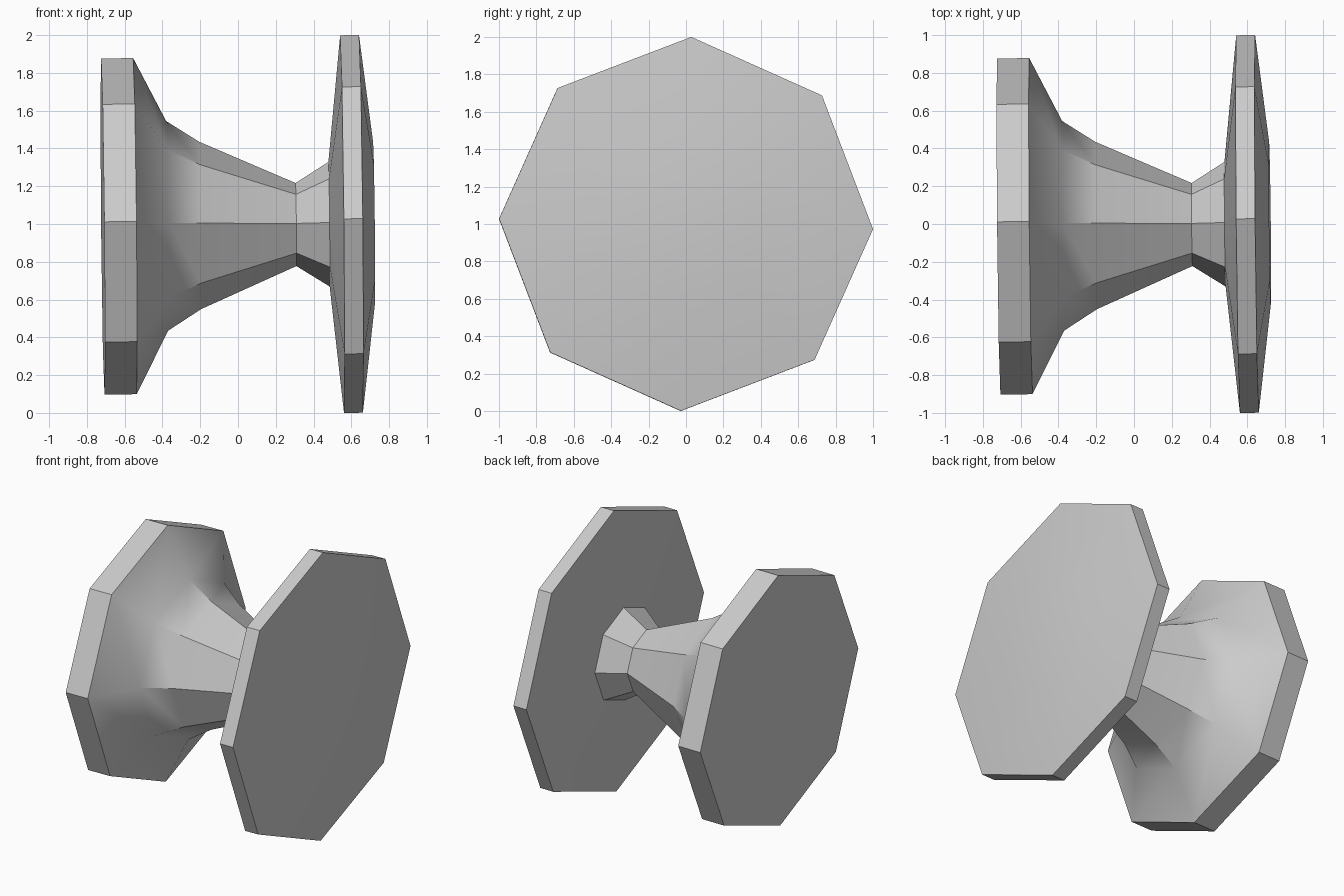
import bpy
import bmesh
import math
from mathutils import Matrix

cube = bpy.data.objects.get("Cube")
if cube:
    bpy.data.objects.remove(cube, do_unlink=True)

# One plain grey material
grey = bpy.data.materials.new("light_grey")
grey.use_nodes = True
colour = (0.6, 0.6, 0.6, 1.0)
grey.diffuse_color = colour
grey.node_tree.nodes["Principled BSDF"].inputs["Base Color"].default_value = colour

SIDES = 8
TWIST = math.radians(-1.6)

# Profile along the axis: (x, radius)
PROFILE = [
    (-0.716, 0.89), (-0.546, 0.89),     # small flange rim
    (-0.375, 0.555), (-0.20, 0.443),    # flare
    (0.307, 0.22), (0.482, 0.33),       # waist and collar
    (0.551, 1.0), (0.651, 1.0),         # large flange rim
    (0.72, 0.43),                       # shallow domed end
]


def lathe_x(name, profile):
    """Octagonal solid turned around the x axis with flat end caps."""
    bm = bmesh.new()
    rings = []
    for x, r in profile:
        angles = [TWIST + math.tau * i / SIDES for i in range(SIDES)]
        rings.append([bm.verts.new((x, r * math.cos(a), r * math.sin(a))) for a in angles])
    for a, b in zip(rings, rings[1:]):
        for i in range(SIDES):
            j = (i + 1) % SIDES
            bm.faces.new((a[i], a[j], b[j], b[i]))
    bm.faces.new(rings[0])
    bm.faces.new(rings[-1])
    bmesh.ops.recalc_face_normals(bm, faces=bm.faces)
    # Slight lean of the whole axis
    lean = Matrix.Rotation(0.01, 4, 'Z') @ Matrix.Rotation(-0.01, 4, 'Y')
    bm.transform(Matrix.Translation((0, -0.006, 0.994)) @ lean)
    mesh = bpy.data.meshes.new(name)
    bm.to_mesh(mesh)
    bm.free()
    obj = bpy.data.objects.new(name, mesh)
    bpy.context.collection.objects.link(obj)
    mesh.materials.append(grey)
    return obj


knob = lathe_x("flanged_knob", PROFILE)

# Soft shading on shallow angles, crisp facets elsewhere
bpy.ops.object.select_all(action='DESELECT')
knob.select_set(True)
bpy.context.view_layer.objects.active = knob
bpy.ops.object.shade_smooth_by_angle(angle=math.radians(35))
